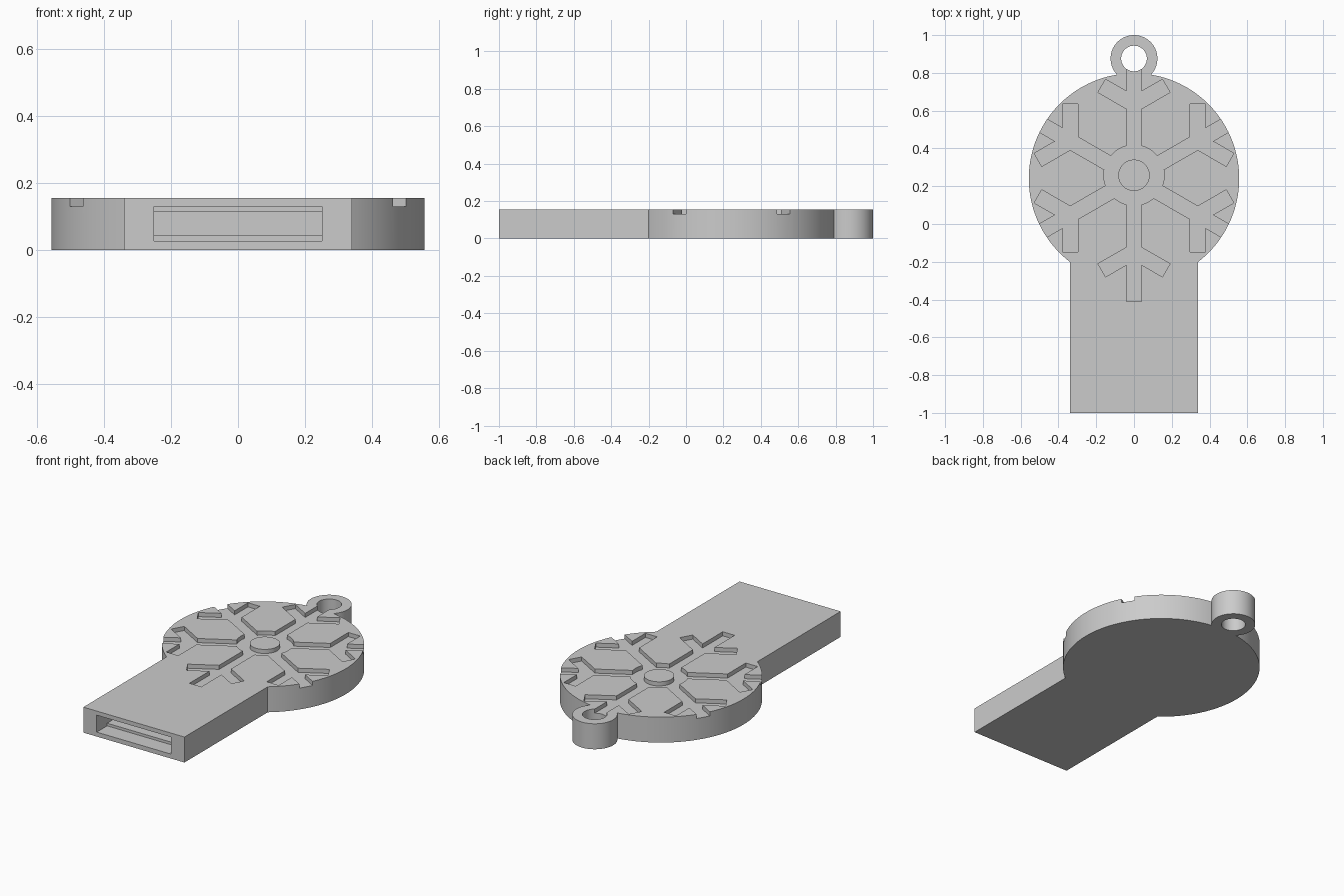
import bpy, bmesh, math
from math import sin, cos, pi, sqrt, atan2

if "Cube" in bpy.data.objects:
    bpy.data.objects.remove(bpy.data.objects["Cube"])

H = 0.155                      # body thickness
FLOOR = 0.13                   # floor of the engraved pattern
DISC_Y, DISC_R = 0.241, 0.557
RING_Y, RING_R, HOLE_R = 0.876, 0.124, 0.068
HUB_Y, FLAKE_Y = 0.258, 0.243

grey = bpy.data.materials.new("grey plastic")
grey.diffuse_color = (0.6, 0.6, 0.6, 1)
grey.use_nodes = True
grey.node_tree.nodes["Principled BSDF"].inputs["Base Color"].default_value = grey.diffuse_color


def prism(name, pts, z0, z1):
    """Extrude a counter-clockwise outline from z0 to z1."""
    bm = bmesh.new()
    low = [bm.verts.new((x, y, z0)) for x, y in pts]
    high = [bm.verts.new((x, y, z1)) for x, y in pts]
    bm.faces.new(low[::-1])
    bm.faces.new(high)
    n = len(pts)
    for i in range(n):
        j = (i + 1) % n
        bm.faces.new((low[i], low[j], high[j], high[i]))
    me = bpy.data.meshes.new(name)
    bm.to_mesh(me)
    bm.free()
    me.materials.append(grey)
    ob = bpy.data.objects.new(name, me)
    bpy.context.collection.objects.link(ob)
    return ob


def arc(cy, r, a0, a1, n):
    return [(r * cos(a0 + (a1 - a0) * i / n), cy + r * sin(a0 + (a1 - a0) * i / n))
            for i in range(n + 1)]


def circle(cy, r, n=64):
    return arc(cy, r, 0, 2 * pi, n)[:-1]


def rect(x, y0, y1):
    return [(-x, y0), (x, y0), (x, y1), (-x, y1)]


def activate(ob):
    bpy.ops.object.select_all(action='DESELECT')
    ob.select_set(True)
    bpy.context.view_layer.objects.active = ob


def cut(ob, cutter):
    activate(ob)
    mod = ob.modifiers.new("cut", 'BOOLEAN')
    mod.operation, mod.solver, mod.object = 'DIFFERENCE', 'EXACT', cutter
    bpy.ops.object.modifier_apply(modifier=mod.name)
    bpy.data.objects.remove(cutter)


# Body outline: handle, round head and key ring loop, right half then mirrored
d = RING_Y - DISC_Y
a = (d * d + DISC_R ** 2 - RING_R ** 2) / (2 * d)
h = sqrt(DISC_R ** 2 - a * a)
HANDLE_X = 0.34
start = atan2(-sqrt(DISC_R ** 2 - HANDLE_X ** 2), HANDLE_X)
half = [(HANDLE_X, -1.0)]
half += arc(DISC_Y, DISC_R, start, atan2(a, h), 56)
half += arc(RING_Y, RING_R, atan2(a - d, h), pi / 2, 28)[1:]
outline = half + [(-x, y) for x, y in half[-2::-1]]
body = prism("body", outline, 0, H)

# Key ring hole
cut(body, prism("hole_cutter", circle(RING_Y, HOLE_R), -0.1, H + 0.1))

# Engraved snowflake: six arms, each with two side branches
W, ROOT, BRANCH, TIP = 0.04, 0.39, 0.197, 0.653
c, s = cos(pi / 3), sin(pi / 3)
bx, by = ROOT + BRANCH * c, BRANCH * s
side = [(ROOT - 0.577 * W, W), (bx - W * s, by + W * c),
        (bx + W * s, by - W * c), (ROOT + 1.732 * W, W), (TIP, W)]
arm = [(u, -v) for u, v in side] + side[::-1] + [(W / math.tan(pi / 6), W)]
flake = []
for k in range(6):
    t = pi / 6 + k * pi / 3
    flake += [(u * cos(t) - v * sin(t), FLAKE_Y + u * sin(t) + v * cos(t)) for u, v in arm]
cut(body, prism("flake_cutter", flake, FLOOR, H + 0.1))

# Round recess in the middle, with a raised hub left standing
cut(body, prism("recess_cutter", circle(HUB_Y, 0.16), FLOOR, H + 0.1))
hub = prism("hub", circle(HUB_Y, 0.083), FLOOR - 0.005, H)

# Connector socket in the handle end: wide mouth, then a lower slot
cut(body, prism("mouth_cutter", rect(0.25, -1.1, -0.9), 0.027, 0.13))
cut(body, prism("slot_cutter", rect(0.25, -0.95, -0.45), 0.043, 0.113))

for ob in (body, hub):
    activate(ob)
    bpy.ops.object.shade_smooth_by_angle(angle=math.radians(30))
